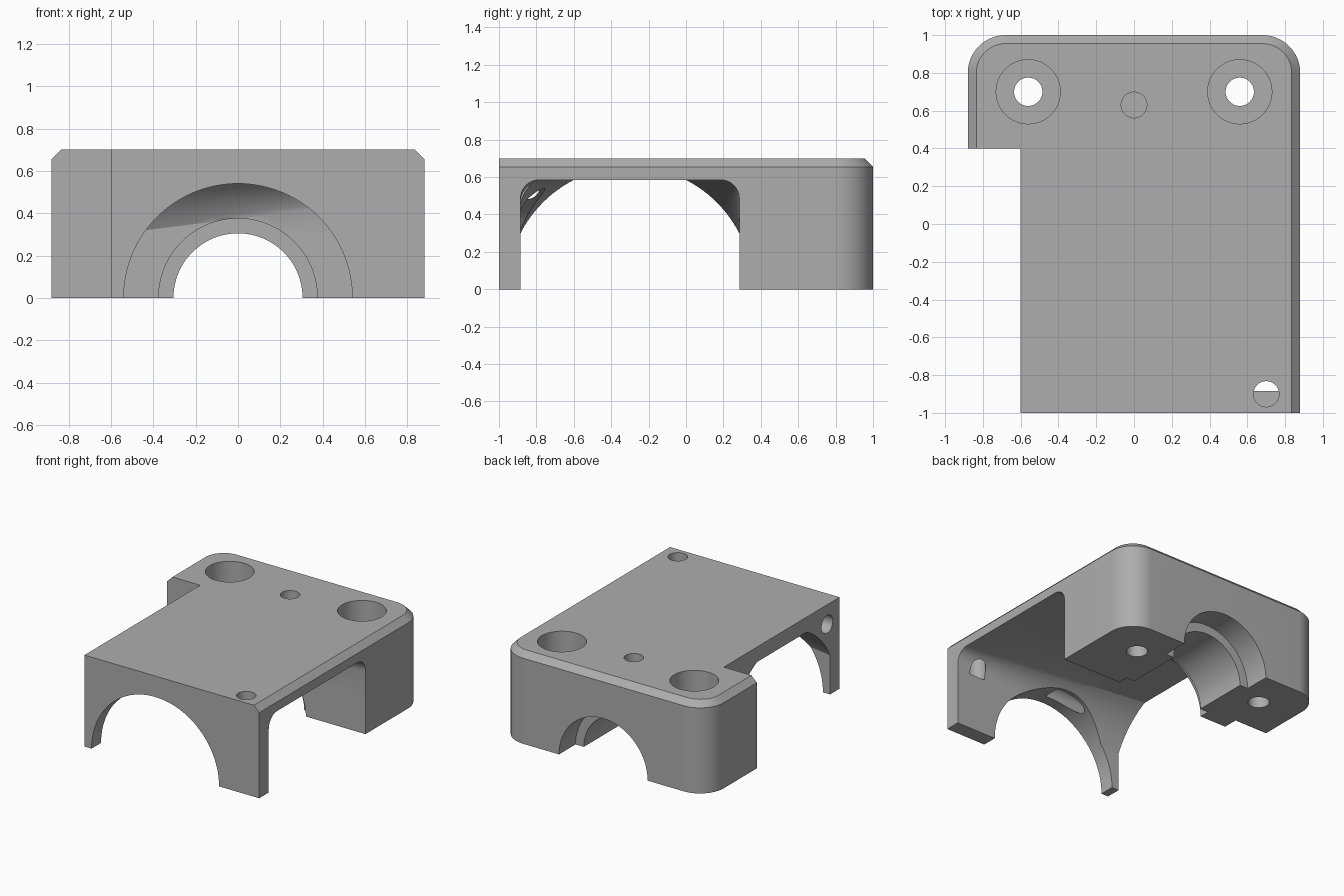
import bpy, bmesh, math
from mathutils import Matrix

old = bpy.data.objects.get("Cube")
if old:
    bpy.data.objects.remove(old, do_unlink=True)

HEIGHT, CHAMFER, CORNER = 0.7, 0.045, 0.2

grey = bpy.data.materials.new("plain_grey")
grey.use_nodes = True
colour = (0.42, 0.42, 0.42, 1)
grey.diffuse_color = colour
grey.node_tree.nodes["Principled BSDF"].inputs["Base Color"].default_value = colour


def finish(bm, name):
    bmesh.ops.recalc_face_normals(bm, faces=bm.faces[:])
    mesh = bpy.data.meshes.new(name)
    bm.to_mesh(mesh)
    bm.free()
    mesh.materials.append(grey)
    obj = bpy.data.objects.new(name, mesh)
    bpy.context.collection.objects.link(obj)
    return obj


def loft(rings, name):
    """Skin equal-length closed rings and cap both ends."""
    bm = bmesh.new()
    loops = [[bm.verts.new(p) for p in ring] for ring in rings]
    for a, b in zip(loops, loops[1:]):
        for i in range(len(a)):
            j = (i + 1) % len(a)
            bm.faces.new((a[i], a[j], b[j], b[i]))
    bm.faces.new(loops[0])
    bm.faces.new(loops[-1])
    return finish(bm, name)


def arc(cx, cy, r, start, end, n):
    angles = [math.radians(start + (end - start) * i / n) for i in range(n + 1)]
    return [(cx + r * math.cos(a), cy + r * math.sin(a)) for a in angles]


def outline(inset):
    """Plan shape; the inset acts on the chamfered sides only."""
    x, r, c = 0.88 - inset, CORNER - inset, 0.88 - CORNER
    return ([(-0.6, -1), (x, -1)]
            + arc(c, 1 - CORNER, r, 0, 90, 16)
            + arc(-c, 1 - CORNER, r, 90, 180, 16)
            + [(-x, 0.4), (-0.6, 0.4)])


# Housing block with a chamfered rim
levels = ((0, 0), (HEIGHT - CHAMFER, 0), (HEIGHT, CHAMFER))
housing = loft([[(x, y, z) for x, y in outline(d)] for z, d in levels], "bearing_housing")


def cavity_profile(cx, cz, r, start, end):
    """Half profile about the cavity centre, mirrored to a closed ring."""
    half = [(0.585, -0.1), (0.585, 0.29)] + arc(cx, cz, r, start, end, 12)
    return half + [(-u, z) for u, z in reversed(half)]


# Side pocket blends from a round arch to a filleted rectangle
arch = cavity_profile(0, 0, 0.657, 27.1, 62.9)
box = cavity_profile(0.485, 0.485, 0.1, 0, 90)
MID = -0.3
STEPS = 12
sections = [(-0.7, 0)] + [(-0.6 + 1.48 * i / STEPS, i / STEPS) for i in range(STEPS + 1)] + [(1, 1)]
pocket = loft([[(x, MID + a[0] + (b[0] - a[0]) * t, a[1] + (b[1] - a[1]) * t)
                for a, b in zip(arch, box)] for x, t in sections], "pocket_cutter")


def cylinder(name, axis, u, v, radius, start, end, sides=48):
    """Cylinder along an axis; u and v are its other two coordinates in order."""
    bm = bmesh.new()
    bmesh.ops.create_cone(bm, cap_ends=True, segments=sides, radius1=radius,
                          radius2=radius, depth=end - start)
    mid = (start + end) / 2
    if axis == "x":
        turn, place = Matrix.Rotation(math.pi / 2, 4, "Y"), (mid, u, v)
    elif axis == "y":
        turn, place = Matrix.Rotation(math.pi / 2, 4, "X"), (u, mid, v)
    else:
        turn, place = Matrix.Identity(4), (u, v, mid)
    bm.transform(Matrix.Translation(place) @ turn)
    return finish(bm, name)


cutters = [
    pocket,
    # Stepped bearing bore
    cylinder("front_arch_cutter", "y", 0, 0, 0.54, -1.1, -0.7, 96),
    cylinder("bore_cutter", "y", 0, 0, 0.305, 0, 1.1, 96),
    cylinder("inner_recess_cutter", "y", 0, 0, 0.375, 0.1, 0.365, 96),
    cylinder("back_recess_cutter", "y", 0, 0, 0.375, 0.8, 1.1, 96),
    # Small blind holes
    cylinder("back_pin_cutter", "z", 0, 0.63, 0.068, 0.44, 0.8),
    cylinder("front_pin_cutter", "z", 0.7, -0.9, 0.068, 0.44, 0.8),
    cylinder("side_port_cutter", "x", -0.85, 0.55, 0.068, -0.7, 0.05),
]
# Counterbored bolt holes
for side in (-1, 1):
    cutters.append(cylinder("bolt_cutter", "z", side * 0.56, 0.7, 0.075, -0.1, 0.8))
    cutters.append(cylinder("bolt_head_cutter", "z", side * 0.56, 0.7, 0.17, 0.35, 0.8))

bpy.ops.object.select_all(action="DESELECT")
bpy.context.view_layer.objects.active = housing
housing.select_set(True)
for cutter in cutters:
    cutter.hide_render = True
    cut = housing.modifiers.new(cutter.name, "BOOLEAN")
    cut.operation, cut.solver, cut.object = "DIFFERENCE", "EXACT", cutter
    bpy.ops.object.modifier_apply(modifier=cut.name)
    bpy.data.objects.remove(cutter, do_unlink=True)

bpy.ops.object.shade_smooth_by_angle(angle=math.radians(25))
